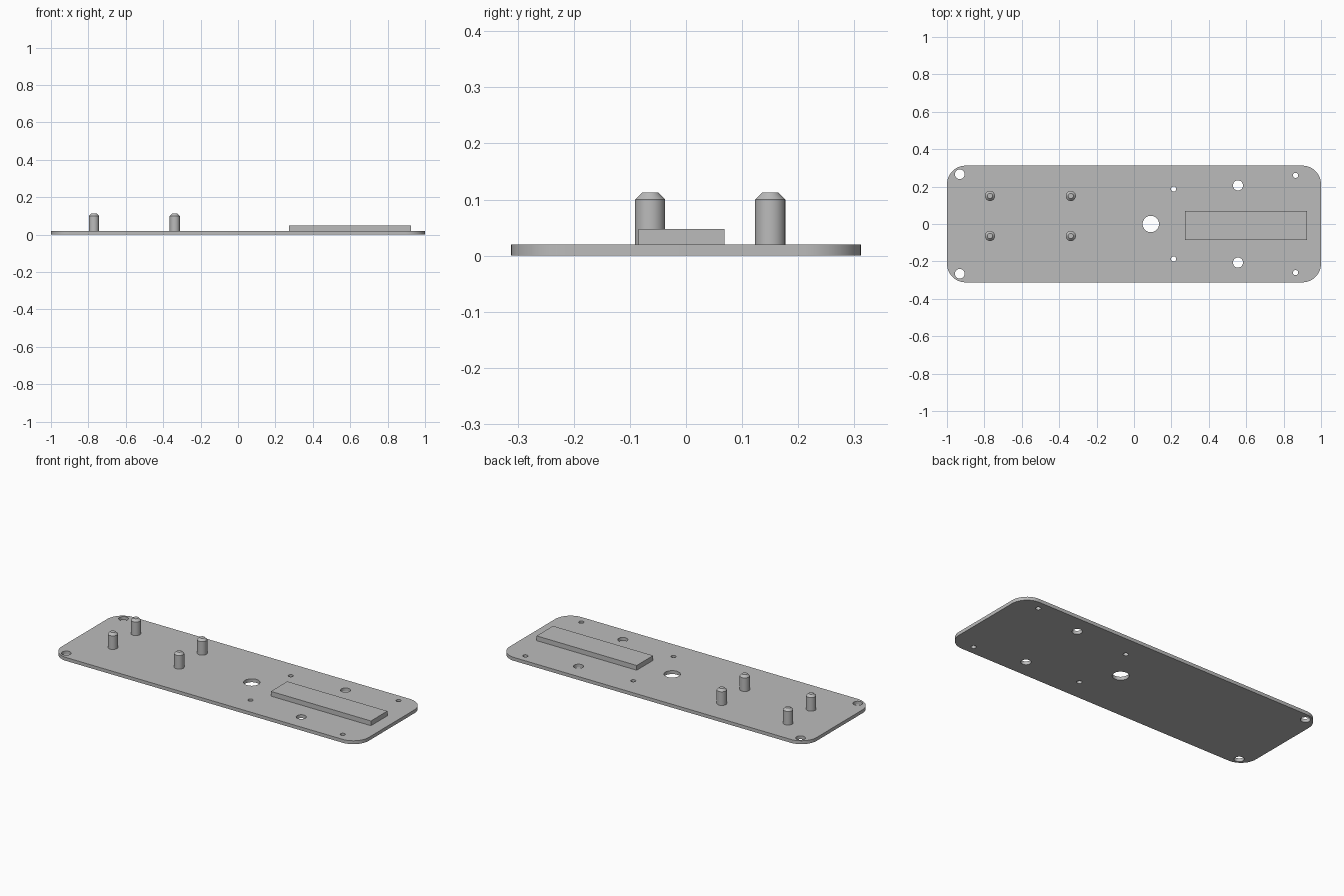
import bpy, bmesh
from math import cos, sin, pi, radians

cube = bpy.data.objects.get("Cube")
if cube:
    bpy.data.objects.remove(cube, do_unlink=True)

grey = bpy.data.materials.new("light grey")
grey.use_nodes = True
grey.diffuse_color = (0.5, 0.5, 0.5, 1)
grey.node_tree.nodes["Principled BSDF"].inputs["Base Color"].default_value = (0.5, 0.5, 0.5, 1)

HALF_X, HALF_Y, THICK, CORNER = 1.0, 0.312, 0.02, 0.1


def finish(obj):
    """Give the part its colour and shading."""
    obj.data.materials.clear()
    obj.data.materials.append(grey)
    bpy.ops.object.select_all(action='DESELECT')
    obj.select_set(True)
    bpy.context.view_layer.objects.active = obj
    bpy.ops.object.shade_smooth_by_angle(angle=radians(30))


def arc(x, y, r, start, end, steps):
    return [(x + r * cos(start + (end - start) * i / steps),
             y + r * sin(start + (end - start) * i / steps)) for i in range(steps + 1)]


# Base plate: rounded outline with round holes, extruded
outline = []
for i, (sx, sy) in enumerate([(1, 1), (-1, 1), (-1, -1), (1, -1)]):
    outline += arc(sx * (HALF_X - CORNER), sy * (HALF_Y - CORNER), CORNER,
                   i * pi / 2, (i + 1) * pi / 2, 12)
loops = [outline, arc(0.09, 0, 0.044, 0, 2 * pi, 32)[:-1]]
for x, y, r in [(-0.932, 0.266, 0.026), (0.212, 0.187, 0.014),
                (0.556, 0.206, 0.027), (0.864, 0.26, 0.014)]:
    for side in (1, -1):
        loops.append(arc(x, side * y, r, 0, 2 * pi, 32)[:-1])

curve = bpy.data.curves.new("base_plate", 'CURVE')
curve.dimensions = '2D'
curve.fill_mode = 'BOTH'
curve.extrude = THICK / 2
for pts in loops:
    spline = curve.splines.new('POLY')
    spline.points.add(len(pts) - 1)
    for p, (x, y) in zip(spline.points, pts):
        p.co = (x, y, 0, 1)
    spline.use_cyclic_u = True
plate = bpy.data.objects.new("base_plate", curve)
bpy.context.collection.objects.link(plate)
plate.location.z = THICK / 2
bpy.ops.object.select_all(action='DESELECT')
plate.select_set(True)
bpy.context.view_layer.objects.active = plate
bpy.ops.object.convert(target='MESH')
plate = bpy.context.object
bm = bmesh.new()
bm.from_mesh(plate.data)
bmesh.ops.remove_doubles(bm, verts=bm.verts, dist=0.0001)
bmesh.ops.recalc_face_normals(bm, faces=bm.faces)
bm.to_mesh(plate.data)
bm.free()
finish(plate)

# Raised bar
bpy.ops.mesh.primitive_cube_add(size=1, location=(0.599, -0.008, 0.034))
bar = bpy.context.object
bar.name = "raised_bar"
bar.scale = (0.652, 0.153, 0.028)
finish(bar)


# Standing posts with chamfered tips
def post(name, x, y):
    profile = [(0.027, THICK), (0.027, 0.1), (0.014, 0.113)]
    bm = bmesh.new()
    rings = [[bm.verts.new((px, py, z)) for px, py in arc(0, 0, r, 0, 2 * pi, 32)[:-1]]
             for r, z in profile]
    for low, high in zip(rings, rings[1:]):
        for i in range(len(low)):
            j = (i + 1) % len(low)
            bm.faces.new((low[i], low[j], high[j], high[i]))
    bm.faces.new(rings[-1])
    bm.faces.new(rings[0][::-1])
    mesh = bpy.data.meshes.new(name)
    bm.to_mesh(mesh)
    bm.free()
    obj = bpy.data.objects.new(name, mesh)
    obj.location = (x, y, 0)
    bpy.context.collection.objects.link(obj)
    finish(obj)


for x, end in ((-0.77, "outer"), (-0.338, "inner")):
    for y, side in ((0.15, "back"), (-0.064, "front")):
        post(f"{end}_{side}_post", x, y)
